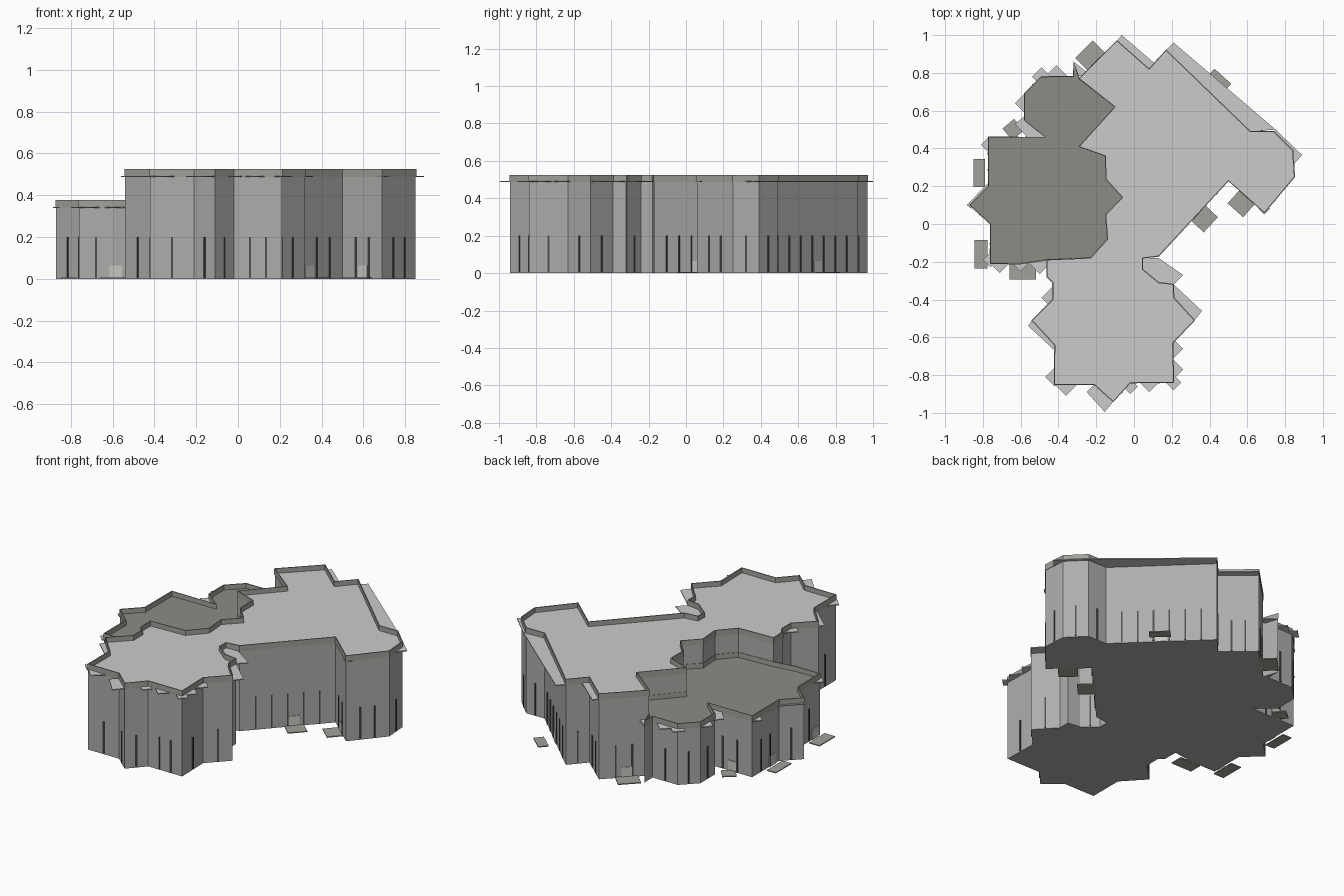
import bpy, bmesh, math
from mathutils import Vector
from mathutils.geometry import intersect_point_line

if "Cube" in bpy.data.objects:
    bpy.data.objects.remove(bpy.data.objects["Cube"])

# Plan outlines in hundredths of a unit, walked clockwise
SHARED = [(-46, -19), (-23, -18), (-14, -8), (-15, 5), (-6, 14), (-15, 24),
          (-15, 36), (-29, 41), (-10, 62), (-29, 77)]
TALL = [(-9, 97), (8, 82), (17, 92), (61.5, 49), (74, 49), (84, 39), (85, 25),
        (69, 6), (50, 23), (13, -17), (4.5, -18), (4.5, -24), (13, -31),
        (21, -32), (21, -39), (32, -51), (20.5, -63), (21, -84), (-2, -84),
        (-11, -94), (-21, -85), (-42, -85), (-42, -64), (-54, -51),
        (-43, -40), (-43, -31), (-46, -28)]
LOW = [(-46, -19), (-60, -21), (-76, -21), (-76, 0), (-87, 10), (-77, 20),
       (-77, 46), (-47, 46), (-58, 55), (-58, 69), (-49, 78), (-32, 78),
       (-32, 86), (-29, 77)]


def material(name, rgb):
    m = bpy.data.materials.new(name)
    m.diffuse_color = (*rgb, 1)
    m.use_nodes = True
    m.node_tree.nodes["Principled BSDF"].inputs["Base Color"].default_value = m.diffuse_color
    return m


BEIGE = material("roof_beige", (0.27, 0.26, 0.23))
TRIM = material("trim", (0.36, 0.36, 0.33))
DARK = material("dark_slot", (0.08, 0.08, 0.09))
PALE = material("pale_door", (0.6, 0.6, 0.57))
WALL = material("wall", (0.42, 0.42, 0.41))


def finish(bm, name, mat=None):
    bmesh.ops.recalc_face_normals(bm, faces=bm.faces)
    mesh = bpy.data.meshes.new(name)
    bm.to_mesh(mesh)
    bm.free()
    ob = bpy.data.objects.new(name, mesh)
    bpy.context.collection.objects.link(ob)
    if mat:
        mesh.materials.append(mat)
    return ob


def add_prism(bm, pts, z0, z1):
    lo = [bm.verts.new((x / 100, y / 100, z0)) for x, y in pts]
    hi = [bm.verts.new((x / 100, y / 100, z1)) for x, y in pts]
    bm.faces.new(lo[::-1])
    bm.faces.new(hi)
    for i in range(len(pts)):
        j = (i + 1) % len(pts)
        bm.faces.new((lo[i], lo[j], hi[j], hi[i]))


def rect(x, y, w, d, deg):
    c, s = math.cos(math.radians(deg)), math.sin(math.radians(deg))
    return [(x + c * u * w / 2 - s * v * d / 2, y + s * u * w / 2 + c * v * d / 2)
            for u, v in ((-1, -1), (1, -1), (1, 1), (-1, 1))]


def prisms(name, polys, z0, z1, mat=None):
    bm = bmesh.new()
    for p in polys:
        add_prism(bm, p, z0, z1)
    return finish(bm, name, mat)


def parapet(name, pts, z0, z1):
    bm = bmesh.new()
    n = len(pts)
    rows = [[bm.verts.new((x / 100, y / 100, z)) for x, y in pts] for z in (z0, z1)]
    for i in range(n):
        j = (i + 1) % n
        bm.faces.new((rows[0][i], rows[0][j], rows[1][j], rows[1][i]))
    ob = finish(bm, name, TRIM)
    s = ob.modifiers.new("thickness", 'SOLIDIFY')
    s.thickness = 0.007
    s.offset = 0


# Tall and low blocks with roof sheets and parapets
tall_ring = TALL + SHARED
low_ring = LOW[:-1] + SHARED[::-1][:-1]
prisms("tall_block", [tall_ring], 0, 0.49, WALL)
prisms("tall_roof", [tall_ring], 0.49, 0.495)
parapet("tall_parapet", tall_ring, 0.488, 0.525)
prisms("low_block", [low_ring], 0, 0.343, WALL)
prisms("low_roof", [low_ring], 0.343, 0.347, BEIGE)
parapet("low_parapet", low_ring, 0.342, 0.377)

# Overhanging roof edges: strips plus diamonds poking through the walls
tall_strips = [
    [(-9, 97), (-6.5, 100), (11, 85), (8, 82)],
    [(17, 92), (21, 96), (75, 50), (61.5, 49)],
    [(74, 49), (75, 50), (89, 36.5), (84, 31)],
    [(4.5, -18), (13, -18), (26, -27), (21, -32), (13, -31), (4.5, -24)],
    [(21, -32), (36, -46), (32, -51), (21, -39)],
    [(-25, -89), (-15.5, -99.5), (-11, -94), (-21, -85)],
    [(-54, -51), (-56, -54), (-42, -67), (-42, -64)],
]
tall_diamonds = [(21, -66, 5), (21, -77, 5), (21, -84, 4), (8, -84, 5), (-2, -86, 4),
                 (-36, -85, 6), (-42, -81, 5), (-43, -39, 6), (69, 8, 3)]
low_strips = [
    [(-77, 22), (-88.5, 10), (-86, 8), (-77, 17)],
    [(-58, 57), (-63, 53), (-53, 42), (-47, 46)],
    [(-32, 86), (-27, 82), (-23, 79), (-32, 78)],
]
low_diamonds = [(-77, 42, 4), (-41, 78, 6), (-49, 78, 5), (-58, 64, 5), (-50, -20.5, 6),
                (-71, -21, 5), (-60, -21, 4), (-76, -19, 4)]


def diamonds(items):
    return [rect(x, y, r * 1.414, r * 1.414, 45) for x, y, r in items]


prisms("tall_overhang", tall_strips + diamonds(tall_diamonds), 0.487, 0.493)
prisms("low_overhang", low_strips + diamonds(low_diamonds), 0.339, 0.345)

# Narrow upright slots along the outside walls
edges = [(Vector(a), Vector(b)) for line in ([SHARED[-1]] + TALL + SHARED[:1], LOW)
         for a, b in zip(line, line[1:])]
slots = []
for a, b in edges:
    length = (b - a).length
    if length < 11:
        continue
    n = max(1, round(length / 9) - 1)
    deg = math.degrees(math.atan2(b.y - a.y, b.x - a.x))
    for k in range(n):
        p = a.lerp(b, (k + 1) / (n + 1))
        slots.append(rect(p.x, p.y, 0.9, 0.9, deg))
prisms("window_slots", slots, 0.005, 0.2, DARK)

# Entrance slabs on the ground, each with a low door on the nearest wall
entries = [(-82, 27, 6, 15, 0), (-81, -16, 7, 15, 0), (-59, -25.5, 14, 8, 0),
           (-64, 50, 8, 8, 40), (-23, 89, 10, 13, -45), (45, 76, 12, 6, -42),
           (37, 3, 11, 10, 47), (57, 11, 11, 10, -42)]
prisms("entry_slabs", [rect(*e) for e in entries], 0, 0.006, TRIM)
doors = []
for x, y, *_ in entries:
    best = None
    for a, b in edges:
        _, t = intersect_point_line(Vector((x, y)), a, b)
        q = a.lerp(b, min(max(t, 0.1), 0.9))
        d = (q - Vector((x, y))).length
        if best is None or d < best[0]:
            best = (d, q, math.degrees(math.atan2(b.y - a.y, b.x - a.x)))
    doors.append(rect(best[1].x, best[1].y, 6, 0.8, best[2]))
prisms("entry_doors", doors, 0, 0.065, PALE)
